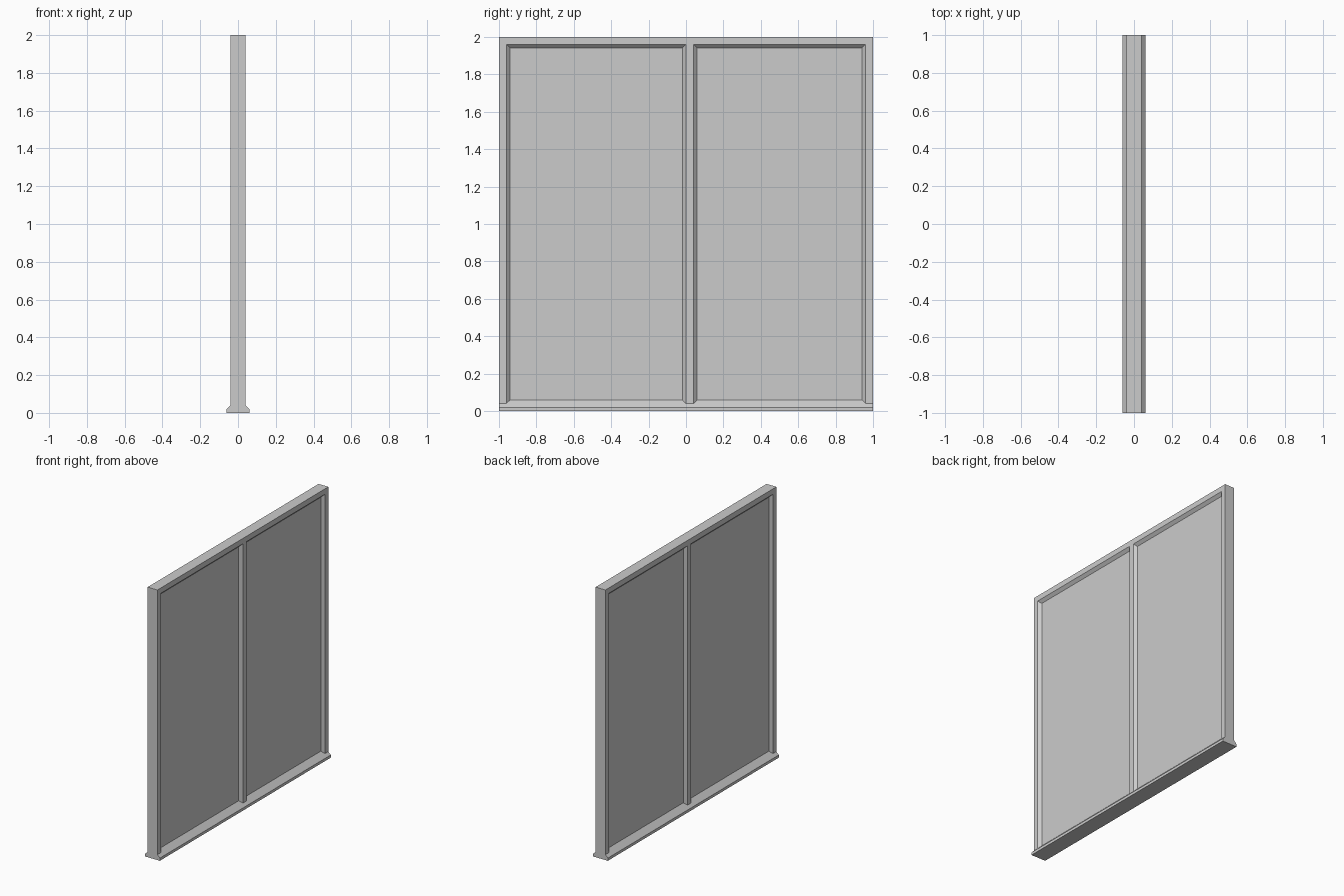
import bpy, bmesh

if "Cube" in bpy.data.objects:
    bpy.data.objects.remove(bpy.data.objects["Cube"])

HALF = 0.04      # half depth of the frame
BEVEL = 0.02     # depth and width of the chamfer around each pane
Y_CUTS = [-1, -0.96, 0, 0.04, 0.96, 1]
Z_CUTS = [0.04, 1.96, 2]


def add_object(name, bm):
    mesh = bpy.data.meshes.new(name)
    bmesh.ops.recalc_face_normals(bm, faces=bm.faces)
    bm.to_mesh(mesh)
    bm.free()
    obj = bpy.data.objects.new(name, mesh)
    bpy.context.collection.objects.link(obj)
    return obj


# Frame: one front half with chamfered openings, mirrored to the other side
bm = bmesh.new()
grid = [[bm.verts.new((HALF, y, z)) for z in Z_CUTS] for y in Y_CUTS]
openings = []
for i in range(len(Y_CUTS) - 1):
    for j in range(len(Z_CUTS) - 1):
        face = bm.faces.new((grid[i][j], grid[i + 1][j],
                             grid[i + 1][j + 1], grid[i][j + 1]))
        if j == 0 and i in (1, 3):
            openings.append(face)
bm.normal_update()
border = [e for e in bm.edges if e.is_boundary]
rim = bmesh.ops.extrude_edge_only(bm, edges=border)["geom"]
for v in rim:
    if isinstance(v, bmesh.types.BMVert):
        v.co.x = 0
bmesh.ops.inset_individual(bm, faces=openings, thickness=BEVEL,
                           depth=-BEVEL, use_even_offset=True)
bmesh.ops.delete(bm, geom=openings, context='FACES')
frame = add_object("frame", bm)
mirror = frame.modifiers.new("mirror", 'MIRROR')
mirror.use_axis = (True, False, False)

# Sill: flared profile run along the full width
profile = [(-0.06, 0), (0.06, 0), (0.06, 0.02),
           (0.04, 0.04), (-0.04, 0.04), (-0.06, 0.02)]
bm = bmesh.new()
end = bm.faces.new([bm.verts.new((x, -1, z)) for x, z in profile])
run = bmesh.ops.extrude_face_region(bm, geom=[end], use_keep_orig=True)["geom"]
bmesh.ops.translate(bm, vec=(0, 2, 0),
                    verts=[v for v in run if isinstance(v, bmesh.types.BMVert)])
add_object("sill", bm)

# Panes: thick slabs filling the two openings
for name, y0, y1 in (("left_pane", -0.94, -0.02), ("right_pane", 0.06, 0.94)):
    bm = bmesh.new()
    bmesh.ops.create_cube(bm, size=1)
    bmesh.ops.scale(bm, vec=(2 * (HALF - BEVEL), y1 - y0, 1.88), verts=bm.verts)
    bmesh.ops.translate(bm, vec=(0, (y0 + y1) / 2, 1.0), verts=bm.verts)
    add_object(name, bm)
